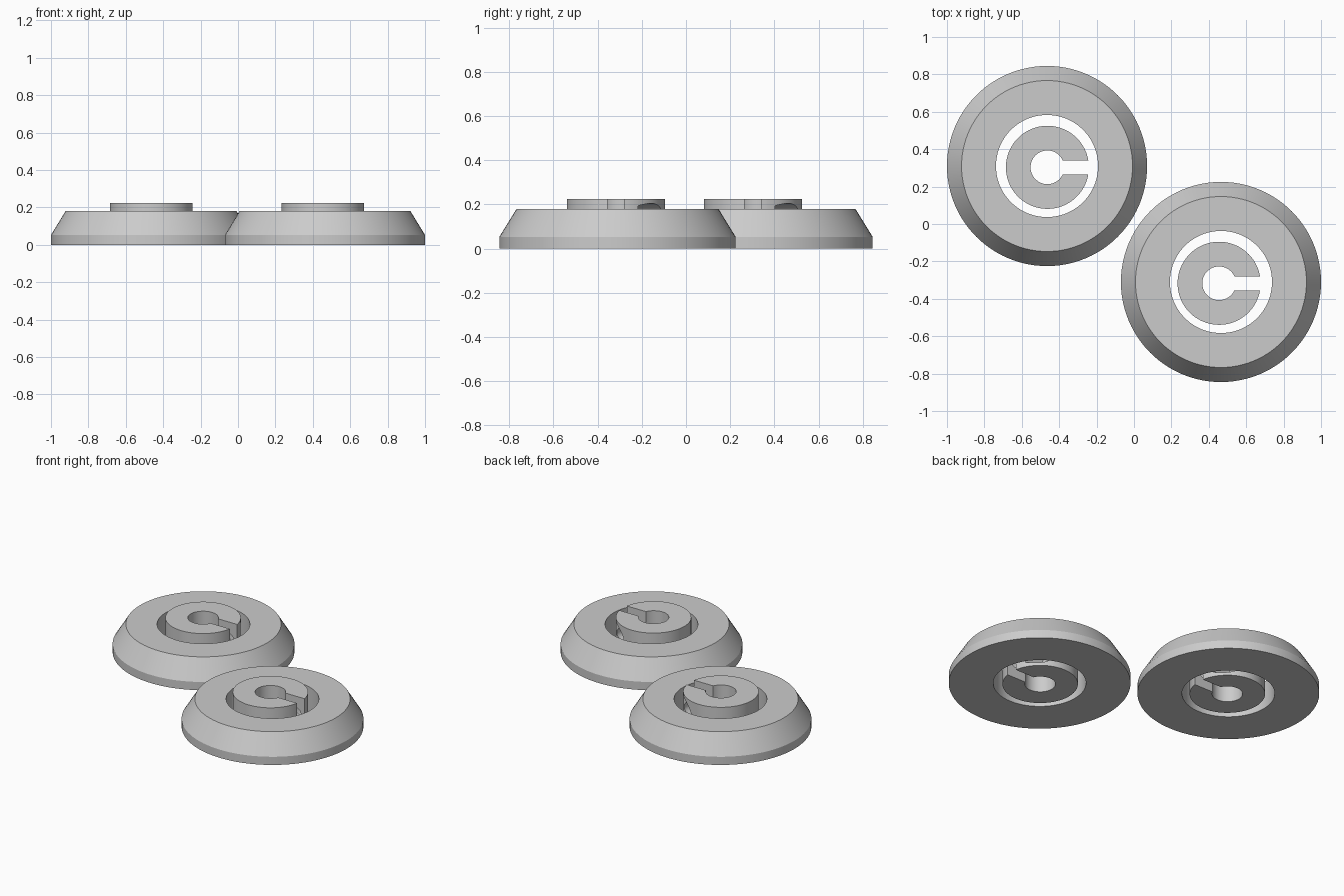
import bpy, bmesh, math
from mathutils import Matrix

if "Cube" in bpy.data.objects:
    bpy.data.objects.remove(bpy.data.objects["Cube"])

grey = bpy.data.materials.new("plain grey")
grey.diffuse_color = (0.6, 0.6, 0.6, 1)
grey.use_nodes = True
grey.node_tree.nodes["Principled BSDF"].inputs["Base Color"].default_value = grey.diffuse_color

RING_R, RING_TOP_R, RING_HOLE_R = 0.535, 0.457, 0.273
COLLAR_R, BORE_R, HALF_SLOT, COLLAR_H = 0.222, 0.09, 0.0375, 0.225
SCREW_X, SCREW_Z = 0.154, 0.112


def add_object(name, bm, loc):
    bmesh.ops.recalc_face_normals(bm, faces=bm.faces)
    mesh = bpy.data.meshes.new(name)
    bm.to_mesh(mesh)
    bm.free()
    mesh.materials.append(grey)
    obj = bpy.data.objects.new(name, mesh)
    obj.location = loc
    bpy.context.collection.objects.link(obj)
    return obj


def activate(obj):
    bpy.ops.object.select_all(action='DESELECT')
    obj.select_set(True)
    bpy.context.view_layer.objects.active = obj


def smooth(obj):
    activate(obj)
    bpy.ops.object.shade_smooth_by_angle(angle=math.radians(28))


# Bevelled outer ring: closed profile swept around z
def ring(name, loc, n=96):
    profile = [(RING_HOLE_R, 0), (RING_R, 0), (RING_R, 0.053),
               (RING_TOP_R, 0.18), (RING_HOLE_R, 0.18)]
    bm = bmesh.new()
    loops = []
    for i in range(n):
        a = 2 * math.pi * i / n
        loops.append([bm.verts.new((r * math.cos(a), r * math.sin(a), z))
                      for r, z in profile])
    for i in range(n):
        p, q = loops[i], loops[(i + 1) % n]
        for j in range(len(profile)):
            k = (j + 1) % len(profile)
            bm.faces.new((p[j], q[j], q[k], p[k]))
    smooth(add_object(name, bm, loc))


def arc(r, n):
    start = math.asin(HALF_SLOT / r)
    step = (2 * math.pi - 2 * start) / n
    return [(r * math.cos(start + i * step), r * math.sin(start + i * step))
            for i in range(n + 1)]


# Cylinder along y used to drill the clamp screw hole
def drill(collar, radius, y0, y1):
    bm = bmesh.new()
    bmesh.ops.create_cone(bm, cap_ends=True, segments=48, radius1=radius,
                          radius2=radius, depth=y1 - y0,
                          matrix=Matrix.Translation((SCREW_X, (y0 + y1) / 2, SCREW_Z))
                          @ Matrix.Rotation(math.pi / 2, 4, 'X'))
    cutter = add_object("screw_cutter", bm, collar.location)
    cutter.hide_render = True
    bpy.context.view_layer.update()
    mod = collar.modifiers.new("screw hole", 'BOOLEAN')
    mod.operation, mod.solver, mod.object = 'DIFFERENCE', 'EXACT', cutter
    activate(collar)
    bpy.ops.object.modifier_apply(modifier=mod.name)
    bpy.data.objects.remove(cutter, do_unlink=True)


# Split clamp collar: slotted outline extruded upwards, then drilled
def clamp_collar(name, loc, n=80):
    outer, inner = arc(COLLAR_R, n), arc(BORE_R, n)
    bm = bmesh.new()
    rows = [[bm.verts.new((x, y, z)) for x, y in pts]
            for pts, z in ((outer, 0), (outer, COLLAR_H), (inner, COLLAR_H), (inner, 0))]
    for j in range(4):
        p, q = rows[j], rows[(j + 1) % 4]
        for i in range(n):
            bm.faces.new((p[i], p[i + 1], q[i + 1], q[i]))
    for end in (0, n):
        bm.faces.new([row[end] for row in rows])
    collar = add_object(name, bm, loc)
    drill(collar, 0.093, 0.10, 0.35)    # counterbore for the screw head
    drill(collar, 0.04, -0.30, 0.15)    # screw shank hole
    smooth(collar)


ring("left_ring", (-0.465, 0.31, 0))
ring("right_ring", (0.465, -0.31, 0))
clamp_collar("left_clamp_collar", (-0.463, 0.303, 0))
clamp_collar("right_clamp_collar", (0.455, -0.317, 0))
